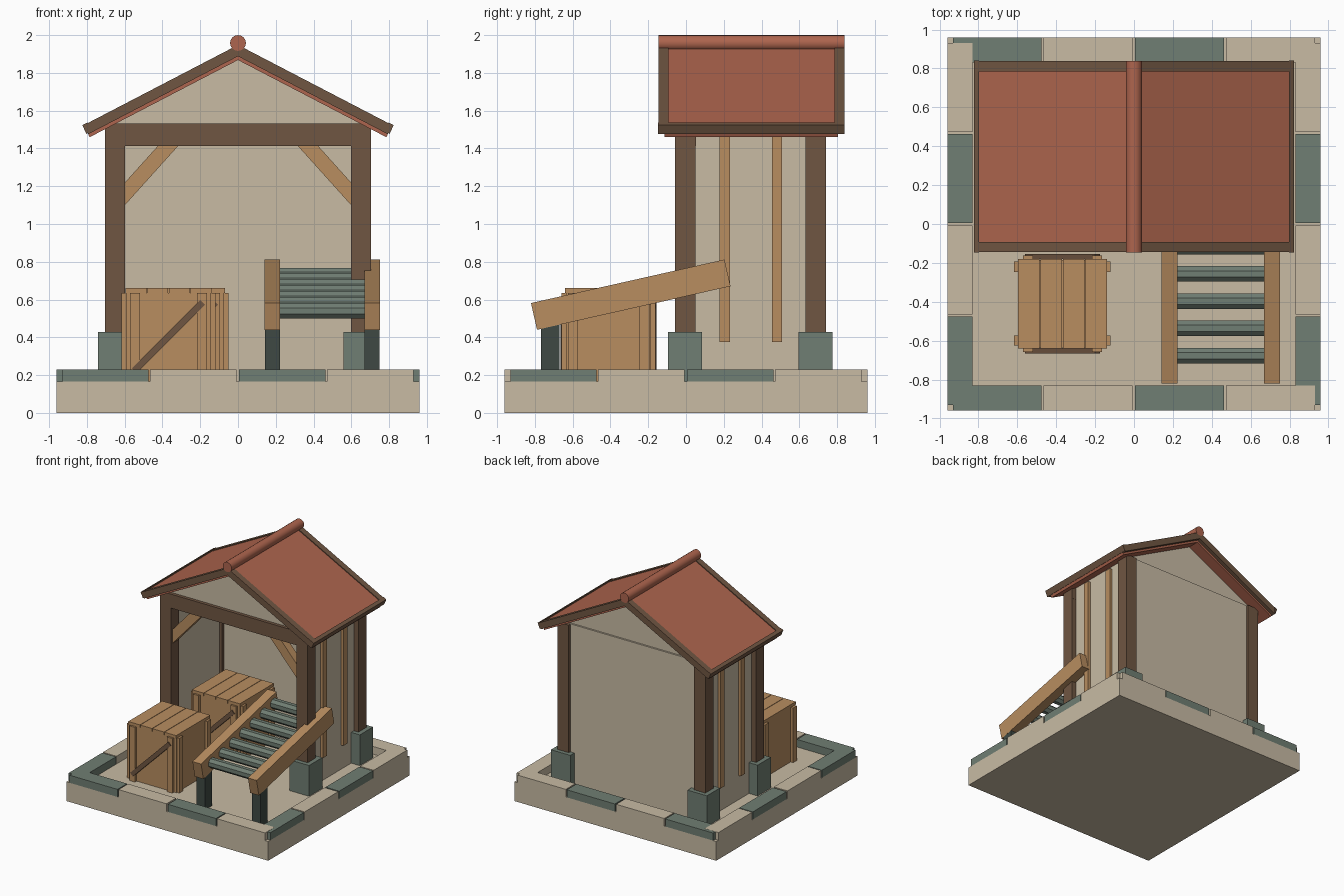
import bpy, bmesh, math
from mathutils import Matrix, Vector

if "Cube" in bpy.data.objects:
    bpy.data.objects.remove(bpy.data.objects["Cube"])


def material(name, rgb):
    m = bpy.data.materials.new(name)
    lin = [((c / 255 + 0.055) / 1.055) ** 2.4 for c in rgb]
    m.diffuse_color = (*lin, 1)
    m.use_nodes = True
    m.node_tree.nodes["Principled BSDF"].inputs["Base Color"].default_value = m.diffuse_color
    return m


BEIGE = material("beige_plaster", (200, 187, 164))
TAN = material("tan_wood", (184, 141, 96))
BROWN = material("dark_brown_wood", (112, 86, 66))
RED = material("red_roof", (174, 101, 78))
GREEN = material("grey_green_stone", (112, 126, 115))
DARK = material("dark_green_metal", (62, 73, 68))


def finish(name, bm, mat):
    bmesh.ops.recalc_face_normals(bm, faces=bm.faces)
    me = bpy.data.meshes.new(name)
    bm.to_mesh(me)
    bm.free()
    me.materials.append(mat)
    ob = bpy.data.objects.new(name, me)
    bpy.context.collection.objects.link(ob)
    return ob


def box(name, mat, x, y, z, rot=None):
    """Box from (min, max) ranges, optionally turned about its centre."""
    bm = bmesh.new()
    bmesh.ops.create_cube(bm, size=1)
    size = [r[1] - r[0] for r in (x, y, z)]
    centre = Vector([(r[0] + r[1]) / 2 for r in (x, y, z)])
    m = Matrix.Translation(centre)
    if rot:
        m = m @ Matrix.Rotation(rot[0], 4, rot[1])
    bm.transform(m @ Matrix.Diagonal((*size, 1)))
    return finish(name, bm, mat)


def cbox(name, mat, c, s, rot=None):
    return box(name, mat, *[(c[i] - s[i] / 2, c[i] + s[i] / 2) for i in range(3)], rot)


def prism(name, mat, pts, y0, y1):
    """Profile in x/z pushed along y."""
    bm = bmesh.new()
    f = bm.faces.new([bm.verts.new((px, y0, pz)) for px, pz in pts])
    ext = bmesh.ops.extrude_face_region(bm, geom=[f])
    verts = [v for v in ext["geom"] if isinstance(v, bmesh.types.BMVert)]
    bmesh.ops.translate(bm, verts=verts, vec=(0, y1 - y0, 0))
    return finish(name, bm, mat)


def rod(name, mat, c, r, length, sides, axis, spin=0):
    bm = bmesh.new()
    bmesh.ops.create_cone(bm, cap_ends=True, segments=sides, radius1=r, radius2=r, depth=length)
    turn = Matrix.Rotation(math.pi / 2, 4, 'Y' if axis == 'X' else 'X')
    bm.transform(Matrix.Translation(c) @ turn @ Matrix.Rotation(spin, 4, 'Z'))
    return finish(name, bm, mat)


FLOOR = 0.165

# Base slab and its border of alternating stones
box("base_slab", BEIGE, (-0.96, 0.96), (-0.96, 0.96), (0, FLOOR))
spans = [(-0.93, -0.475), (-0.465, -0.008), (0.005, 0.462), (0.472, 0.93)]
for i, s in enumerate(spans):
    mat = BEIGE if i % 2 else GREEN
    top = 0.231 if i % 2 else 0.23
    for side, e in (("low", (-0.96, -0.83)), ("high", (0.83, 0.96))):
        box(f"border_stone_x_{side}_{i}", mat, s, e, (FLOOR, top))
        # side columns run green, beige, green, beige as well
        box(f"border_stone_y_{side}_{i}", mat, e, s, (FLOOR, top))

# Posts on stone footings
for sx, sn in ((-1, "left"), (1, "right")):
    for y, yn in ((0, "front"), (0.69, "back")):
        cbox(f"footing_{yn}_{sn}", GREEN, (sx * 0.65, y - 0.004, 0.297), (0.184, 0.18, 0.265))
        cbox(f"post_{yn}_{sn}", BROWN, (sx * 0.65, y - 0.003, 0.965), (0.106, 0.108, 1.12))
    # Side wall with two upright battens
    box(f"side_wall_{sn}", BEIGE, *[sorted((sx * 0.62, sx * 0.66)), (0.04, 0.65), (FLOOR, 1.53)])
    for k, y in enumerate((0.205, 0.482)):
        box(f"wall_batten_{sn}_{k}", TAN, sorted((sx * 0.655, sx * 0.685)),
            (y - 0.027, y + 0.027), (0.375, 1.50))
    # Diagonal brace under the front beam
    cbox(f"brace_{sn}", TAN, (sx * 0.495, 0, 1.275), (0.46, 0.07, 0.08),
         (sx * math.radians(48), 'Y'))

box("front_beam", BROWN, (-0.70, 0.70), (-0.058, 0.052), (1.412, 1.532))
box("back_wall", BEIGE, (-0.61, 0.61), (0.665, 0.72), (FLOOR, 1.53))
gable = [(-0.70, 1.525), (0.70, 1.525), (0, 1.895)]
prism("front_gable", BEIGE, gable, -0.03, 0.03)
prism("back_gable", BEIGE, gable, 0.665, 0.705)

# Roof: panels, barge boards, eave boards and ridge
SLOPE = 0.52


def slope_profile(sx, x0, x1, top, bottom):
    n = 0.46  # lean of the square-cut lower end
    d = (top - bottom) * n * 0.8
    line = lambda x, off: 1.948 + off - SLOPE * x
    return [(sx * x0, line(x0, top)), (sx * x1, line(x1, top)),
            (sx * (x1 - d), line(x1 - d, bottom)), (sx * x0, line(x0, bottom))]


for sx, sn in ((-1, "left"), (1, "right")):
    prism(f"roof_panel_{sn}", RED, slope_profile(sx, 0, 0.812, -0.008, -0.08), -0.115, 0.805)
    for yn, y0, y1 in (("front", -0.145, -0.092), ("back", 0.785, 0.838)):
        prism(f"barge_board_{yn}_{sn}", BROWN, slope_profile(sx, 0, 0.815, 0, -0.06), y0, y1)
    prism(f"eave_board_{sn}", BROWN, slope_profile(sx, 0.797, 0.824, 0.004, -0.055), -0.147, 0.84)
ridge = rod("ridge_roll", RED, (0, 0.346, 1.958), 0.042, 0.985, 16, 'Y')
for p in ridge.data.polygons:
    p.use_smooth = len(p.vertices) == 4


# Crates: body, lid planks, corner battens and diagonal straps
def crate(name, cx, cy):
    cbox(name + "_body", TAN, (cx, cy, 0.4), (0.45, 0.45, 0.47))
    for k in range(4):
        cbox(f"{name}_lid_plank_{k}", TAN, (cx - 0.1725 + 0.115 * k, cy, 0.647),
             (0.111, 0.462, 0.026))
    for s in (-1, 1):
        for t in (-1, 1):
            cbox(f"{name}_batten_x_{s}_{t}", TAN, (cx + s * 0.235, cy + t * 0.19, 0.4),
                 (0.026, 0.052, 0.47))
            cbox(f"{name}_batten_y_{s}_{t}", TAN, (cx + t * 0.178, cy + s * 0.235, 0.4),
                 (0.052, 0.026, 0.47))
        cbox(f"{name}_strap_{s}", BROWN, (cx, cy + s * 0.242, 0.405), (0.51, 0.026, 0.036),
             (-math.radians(45), 'Y'))


crate("front_crate", -0.368, -0.41)
crate("inner_crate", -0.298, 0.355)

# Roller ramp: two sloping rails, rollers between them, two front legs
TILT = math.atan(0.225)
for x, sn in ((0.182, "left"), (0.71, "right")):
    cbox(f"ramp_rail_{sn}", TAN, (x, -0.2925, 0.626), (0.082, 1.05, 0.145), (TILT, 'X'))
    box(f"ramp_leg_{sn}", DARK, (x - 0.04, x + 0.04), (-0.768, -0.67), (FLOOR, 0.51))
for i in range(7):
    y = -0.677 + 0.14 * i
    rod(f"ramp_roller_{i}", GREEN, (0.446, y, 0.626 + (y + 0.2925) * 0.225),
        0.043, 0.46, 8, 'X', math.pi / 8)
